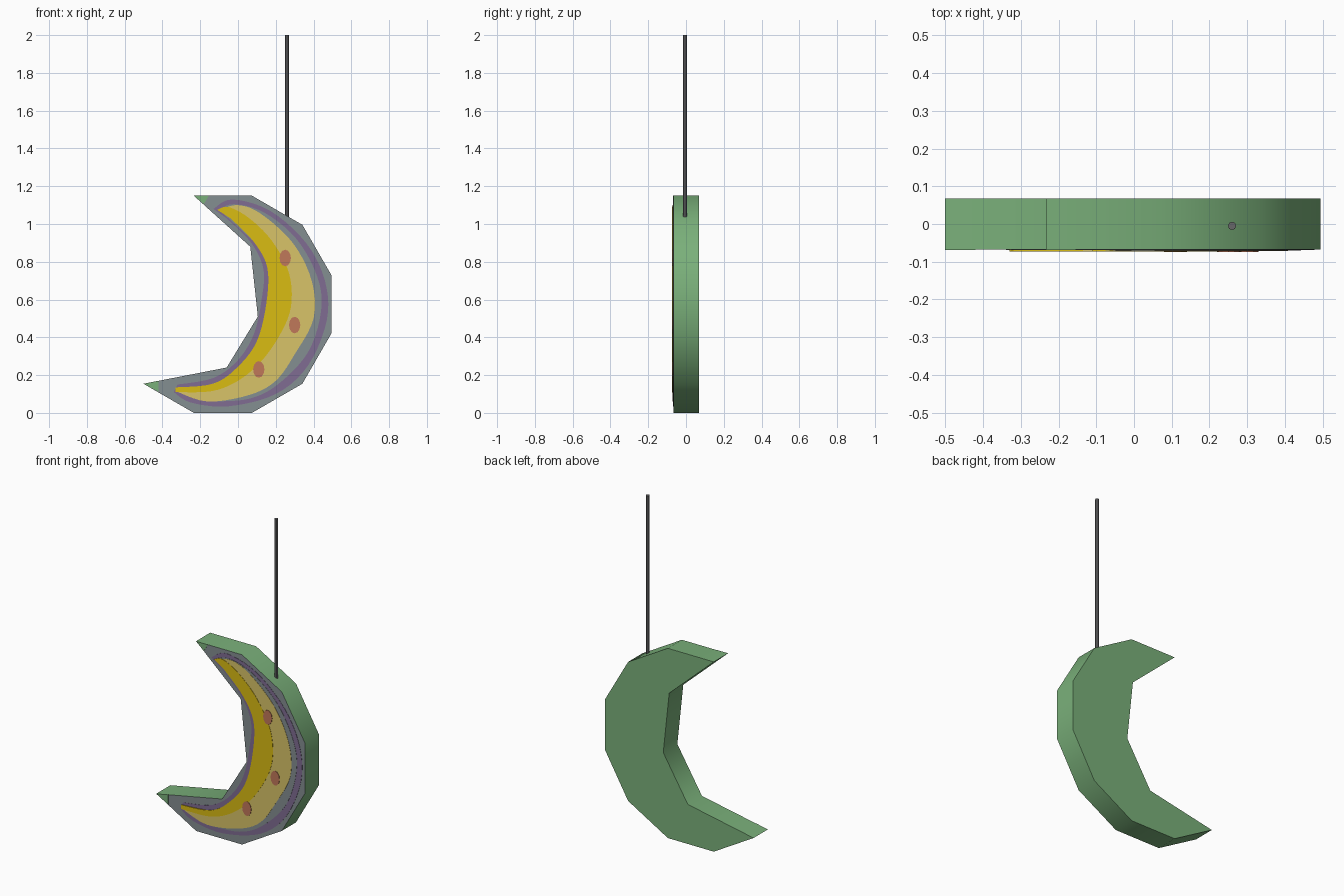
import bpy, bmesh, math
from mathutils import Vector

cube = bpy.data.objects.get("Cube")
if cube:
    bpy.data.objects.remove(cube)

FRONT, BACK = -0.067, 0.068
LAYER = 0.0015


def material(name, rgb):
    linear = [((c / 255 + 0.055) / 1.055) ** 2.4 for c in rgb]
    mat = bpy.data.materials.new(name)
    mat.use_nodes = True
    mat.diffuse_color = (*linear, 1)
    mat.node_tree.nodes["Principled BSDF"].inputs["Base Color"].default_value = (*linear, 1)
    return mat


green = material("leaf green", (122, 176, 122))
grey = material("slate grey", (132, 142, 145))
purple = material("dusty purple", (128, 108, 146))
pale = material("pale yellow", (216, 195, 104))
gold = material("gold", (218, 188, 18))
rust = material("rust spot", (192, 120, 90))
metal = material("dark metal", (103, 103, 105))


def prism(name, outline, front, back, mats):
    """Extrude an x-z outline from front to back."""
    bm = bmesh.new()
    face = bm.faces.new([bm.verts.new((x, front, z)) for x, z in outline])
    moved = bmesh.ops.extrude_face_region(bm, geom=[face], use_keep_orig=True)["geom"]
    bmesh.ops.translate(bm, vec=(0, back - front, 0),
                        verts=[v for v in moved if isinstance(v, bmesh.types.BMVert)])
    bmesh.ops.recalc_face_normals(bm, faces=bm.faces)
    if len(mats) > 1:
        for f in bm.faces:
            f.material_index = int(f.normal.y < -0.9)
    mesh = bpy.data.meshes.new(name)
    bm.to_mesh(mesh)
    bm.free()
    for m in mats:
        mesh.materials.append(m)
    obj = bpy.data.objects.new(name, mesh)
    bpy.context.collection.objects.link(obj)
    return obj


def smooth_line(points, steps=5):
    """Flowing line through the points."""
    pts = [Vector(p) for p in points]
    pts = [pts[0]] + pts + [pts[-1]]
    line = []
    for a, b, c, d in zip(pts, pts[1:], pts[2:], pts[3:]):
        for i in range(steps):
            t = i / steps
            line.append(b + (c - a) * t / 2 + (a * 2 - b * 5 + c * 4 - d) * t * t / 2
                        + (b * 3 - a - c * 3 + d) * t ** 3 / 2)
    return line + [pts[-1]]


def plate(name, outline, level, mat):
    return prism(name, outline, FRONT - LAYER * level, FRONT + LAYER, [mat])


def crescent(name, outer, inner, level, mat):
    plate(name, smooth_line(outer) + smooth_line(inner), level, mat)


# Crescent body: twelve-sided outer rim with a hollowed inner edge
rim = []
for k in range(9):
    a = math.radians(105 - 30 * k)
    rim.append((-0.08 + 0.595 * math.cos(a), 0.575 + 0.595 * math.sin(a)))
hollow = [(-0.06, 0.24), (0.105, 0.51), (0.065, 0.88)]
body = prism("crescent_body", rim + hollow, FRONT, BACK, [green, grey])
bpy.context.view_layer.objects.active = body
body.select_set(True)
bpy.ops.object.shade_smooth_by_angle(angle=math.radians(50))

# Green tips on the front
plate("upper_tip", [rim[0], (-0.155, 1.15), (-0.18, 1.106)], 1, green)
plate("lower_tip", [rim[-1], (-0.42, 0.17), (-0.42, 0.112)], 1, green)

# Purple outline and the grey field inside it
crescent("purple_outline",
         [(-0.13, 1.08), (-0.03, 1.13), (0.17, 1.07), (0.36, 0.9), (0.46, 0.7),
          (0.47, 0.49), (0.37, 0.25), (0.2, 0.1), (-0.05, 0.035), (-0.25, 0.055), (-0.34, 0.11)],
         [(-0.32, 0.15), (-0.13, 0.185), (0, 0.28), (0.085, 0.42), (0.125, 0.6),
          (0.135, 0.76), (0.07, 0.9), (-0.06, 1.03)], 1, purple)
crescent("grey_field",
         [(-0.1, 1.075), (-0.02, 1.105), (0.14, 1.06), (0.31, 0.92), (0.42, 0.72),
          (0.44, 0.54), (0.37, 0.32), (0.21, 0.15), (0.06, 0.075), (-0.12, 0.06)],
         [(0.05, 0.25), (0.2, 0.5), (0.2, 0.8)], 2, grey)

# Fruit: pale outer flesh, then the golden inner side
crescent("pale_fruit",
         [(-0.1, 1.075), (0, 1.1), (0.12, 1.055), (0.29, 0.9), (0.39, 0.7),
          (0.4, 0.5), (0.3, 0.31), (0.2, 0.17), (0.06, 0.095), (-0.16, 0.06), (-0.33, 0.115)],
         [(-0.2, 0.13), (0, 0.22), (0.14, 0.4), (0.2, 0.6), (0.18, 0.8), (0.04, 1)], 3, pale)
crescent("gold_fruit",
         [(-0.11, 1.075), (-0.05, 1.09), (0.06, 1.03), (0.18, 0.91), (0.27, 0.74),
          (0.28, 0.56), (0.22, 0.41), (0.12, 0.27), (0, 0.17), (-0.14, 0.115), (-0.33, 0.11)],
         [(-0.33, 0.135), (-0.13, 0.155), (0, 0.245), (0.1, 0.38), (0.15, 0.58),
          (0.155, 0.77), (0.08, 0.91), (-0.04, 1.03)], 4, gold)

# Rust spots
for i, (x, z) in enumerate([(0.25, 0.82), (0.3, 0.465), (0.11, 0.23)]):
    ring = [math.tau * k / 12 for k in range(12)]
    plate(f"spot_{i + 1}", [(x + 0.03 * math.cos(a), z + 0.044 * math.sin(a)) for a in ring], 5, rust)

# Hanging rod
bpy.ops.mesh.primitive_cylinder_add(vertices=8, radius=0.011, depth=0.97, location=(0.26, -0.005, 1.515))
rod = bpy.context.object
rod.name = "hanging_rod"
rod.data.materials.append(metal)
